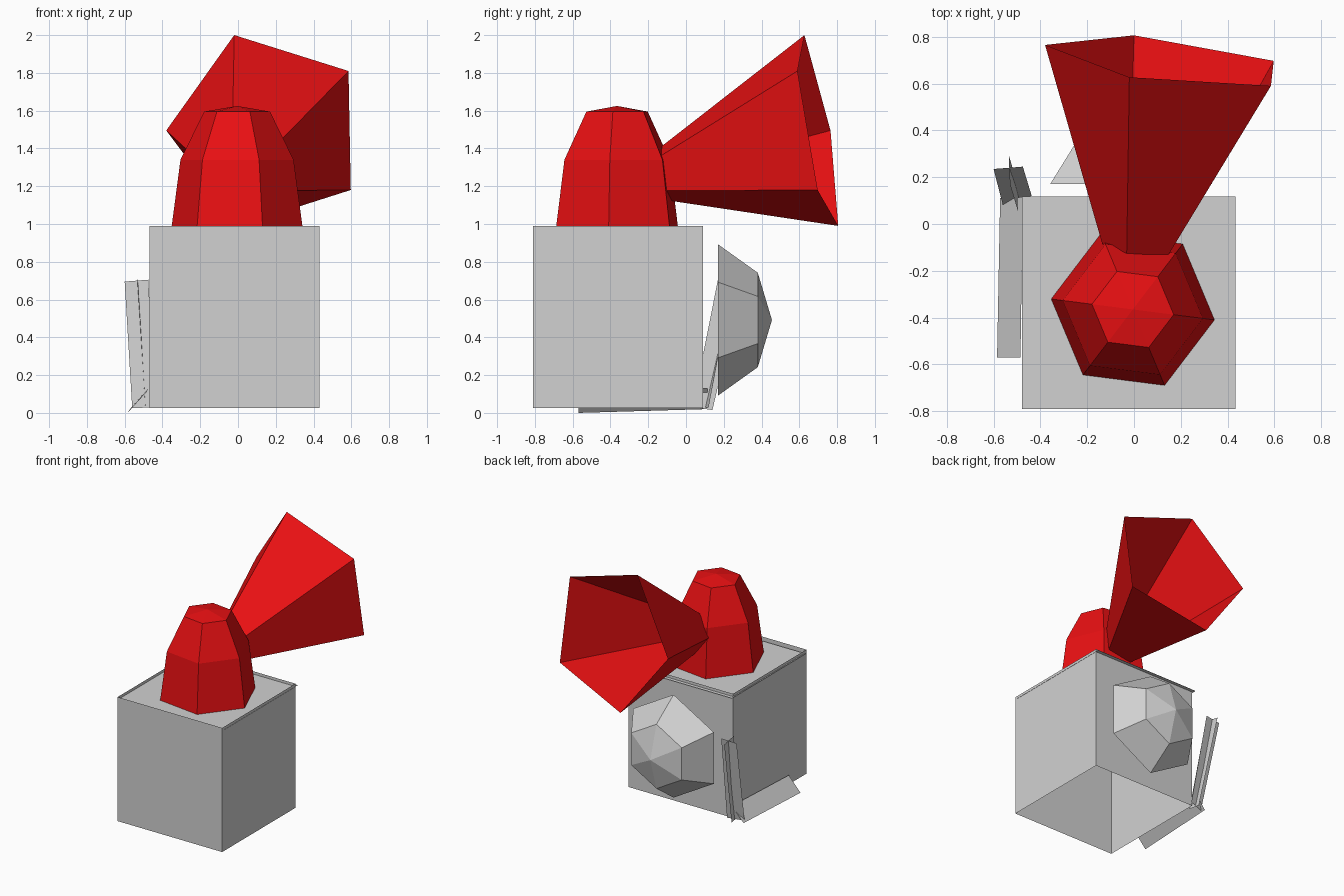
import bpy
import math
from mathutils import Vector

if "Cube" in bpy.data.objects:
    bpy.data.objects.remove(bpy.data.objects["Cube"])


def material(name, rgb):
    m = bpy.data.materials.new(name)
    m.diffuse_color = (*rgb, 1)
    m.use_nodes = True
    m.node_tree.nodes["Principled BSDF"].inputs["Base Color"].default_value = m.diffuse_color
    return m


GREY = material("light_grey", (0.64, 0.64, 0.64))
RED = material("bright_red", (0.8, 0.005, 0.006))


def add(name, verts, faces, mat):
    mesh = bpy.data.meshes.new(name)
    mesh.from_pydata([tuple(v) for v in verts], [], faces)
    mesh.materials.append(mat)
    mesh.update()
    ob = bpy.data.objects.new(name, mesh)
    bpy.context.collection.objects.link(ob)
    return ob


def bridge(rings, n):
    """Side quads between consecutive rings of n vertices."""
    return [(r * n + i, r * n + (i + 1) % n, (r + 1) * n + (i + 1) % n, (r + 1) * n + i)
            for r in range(rings - 1) for i in range(n)]


def hex_dome(name, centre, u, v, axis, profile, tip, start, mat):
    """Six-sided dome: profile holds (radius, height), tip is the apex height."""
    c, u, v, axis = map(Vector, (centre, u, v, axis))
    verts = []
    for r, h in profile:
        for i in range(6):
            a = math.radians(start + 60 * i)
            verts.append(c + u * r * math.cos(a) + v * r * math.sin(a) + axis * h)
    faces = bridge(len(profile), 6)
    last = 6 * (len(profile) - 1)
    verts.append(c + axis * tip)
    faces += [(last + i, last + (i + 1) % 6, len(verts) - 1) for i in range(6)]
    return add(name, verts, faces, mat)


# Box body: four thin walls, open underneath
x0, x1, y0, y1 = -0.468, 0.431, -0.81, 0.09
corners = [(x0, y0), (x1, y0), (x1, y1), (x0, y1)]
add("box_walls", [(x, y, z) for z in (0.025, 0.99) for x, y in corners], bridge(2, 4), GREY)

# Slightly shifted, recessed lid
add("box_lid", [(-0.478, -0.79, 0.968), (0.433, -0.79, 0.968),
                (0.433, 0.118, 0.968), (-0.478, 0.118, 0.968)], [(0, 1, 2, 3)], GREY)

# Red dome on the lid
hex_dome("top_dome", (-0.005, -0.365, 0), (1, 0, 0), (0, 1, 0), (0, 0, 1),
         [(0.352, 0.965), (0.302, 1.34), (0.176, 1.595)], 1.625, -7.3, RED)

# Grey dome behind the box
hex_dome("back_dome", (-0.012, 0, 0.492), (0, 0, 1), (1, 0, 0), (0, 1, 0),
         [(0.4, 0.17), (0.25, 0.38)], 0.455, 0, GREY)

# Five-sided flared horn, open at the wide end
mouth = [Vector(p) for p in [(-0.02, 0.627, 2.0), (0.585, 0.59, 1.81), (0.597, 0.697, 1.18),
                             (0.0, 0.806, 0.99), (-0.38, 0.765, 1.495)]]
mid = sum(mouth, Vector()) / 5
throat_mid = Vector((0.02, -0.105, 1.268))
throat = [throat_mid + (p - mid) * 0.29 for p in mouth]
faces = [tuple(reversed(f)) for f in bridge(2, 5)] + [(0, 1, 2, 3, 4)]
add("horn", throat + mouth, faces, RED)

# Loose thin slats around the back left corner
slats = {
    "leaning_slat": [(-0.60, 0.235, 0.695), (-0.56, 0.08, 0.025),
                     (-0.437, 0.12, 0.03), (-0.475, 0.245, 0.705)],
    "crossing_slat": [(-0.53, 0.17, 0.71), (-0.49, 0.035, 0.03),
                      (-0.49, 0.14, 0.015), (-0.535, 0.295, 0.69)],
    "ground_slat": [(-0.585, -0.57, 0.0), (-0.485, -0.57, 0.11),
                    (-0.475, 0.115, 0.13), (-0.572, 0.11, 0.02)],
}
for name, pts in slats.items():
    add(name, pts, [(0, 1, 2, 3)], GREY)
